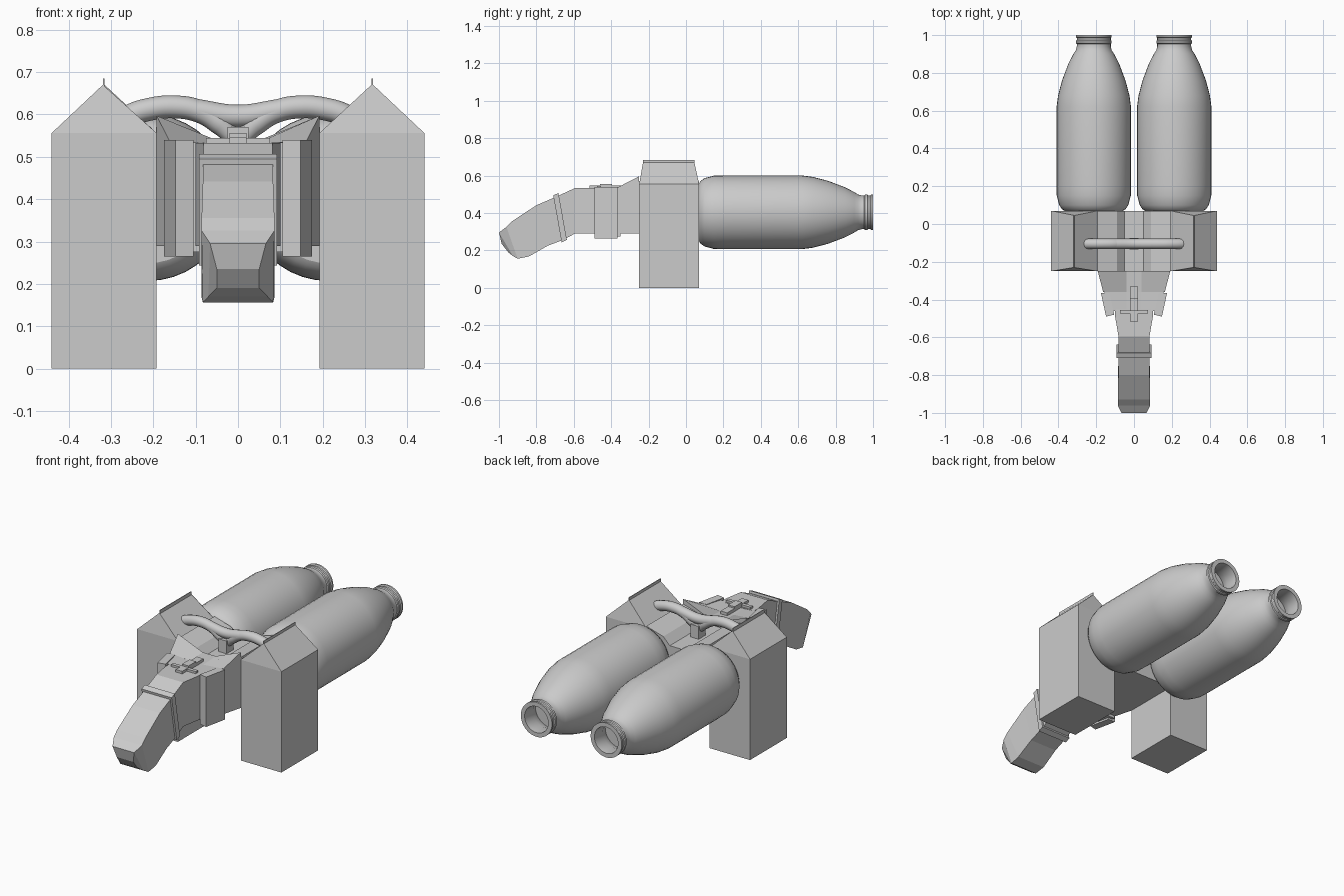
import bpy, bmesh, math

if "Cube" in bpy.data.objects:
    bpy.data.objects.remove(bpy.data.objects["Cube"])

def finish(name, bm, smooth=False):
    bmesh.ops.recalc_face_normals(bm, faces=bm.faces)
    me = bpy.data.meshes.new(name)
    bm.to_mesh(me)
    bm.free()
    ob = bpy.data.objects.new(name, me)
    bpy.context.collection.objects.link(ob)
    if smooth:
        bpy.ops.object.select_all(action='DESELECT')
        ob.select_set(True)
        bpy.context.view_layer.objects.active = ob
        bpy.ops.object.shade_smooth_by_angle(angle=math.radians(30))
    return ob

def loft(name, rings, smooth=False):
    """Bridge closed rings of equal point count and cap both ends."""
    bm = bmesh.new()
    rs = [[bm.verts.new(p) for p in r] for r in rings]
    n = len(rs[0])
    for a, b in zip(rs, rs[1:]):
        for i in range(n):
            j = (i + 1) % n
            bm.faces.new((a[i], a[j], b[j], b[i]))
    bm.faces.new(rs[0])
    bm.faces.new(rs[-1])
    return finish(name, bm, smooth)

def box(name, x0, x1, y0, y1, z0, z1):
    return loft(name, [[(x0, y0, z), (x1, y0, z), (x1, y1, z), (x0, y1, z)] for z in (z0, z1)])

def quad(ty, tz, by, bz, w, wb=None):
    wb = wb or w
    return [(-w, ty, tz), (w, ty, tz), (wb, by, bz), (-wb, by, bz)]

def tube(name, pts, r):
    cu = bpy.data.curves.new(name, 'CURVE')
    cu.dimensions = '3D'
    cu.bevel_depth, cu.bevel_resolution = r, 4
    cu.use_fill_caps = True
    cu.resolution_u = 6
    sp = cu.splines.new('BEZIER')
    sp.bezier_points.add(len(pts) - 1)
    for b, (p, k) in zip(sp.bezier_points, pts):
        b.co, b.radius = p, k
        b.handle_left_type = b.handle_right_type = 'AUTO'
    ob = bpy.data.objects.new(name, cu)
    bpy.context.collection.objects.link(ob)

# bottle profile: distance along y, radius (outside, lip, then inside the neck)
bottle = [(.07, .155), (.078, .168), (.10, .183), (.15, .196), (.20, .197), (.62, .197),
          (.68, .189), (.76, .168), (.85, .134), (.90, .108), (.92, .095), (.94, .09),
          (.953, .09), (.957, .095), (.97, .095), (.974, .09), (.985, .09), (.99, .095),
          (1.0, .095), (1.0, .072), (.93, .07), (.88, .09)]

for side, s in (("left", -1), ("right", 1)):
    # milk bottle tank
    loft("bottle_" + side, [[(s * .213 + r * math.cos(t * math.tau / 40), y,
                              .404 + r * math.sin(t * math.tau / 40)) for t in range(40)]
                            for y, r in bottle], True)
    # carton leg with gable roof
    a, b, m = s * .192, s * .44, s * .317
    rect = lambda z: [(a, -.25, z), (b, -.25, z), (b, .07, z), (a, .07, z)]
    loft("carton_" + side, [rect(0), rect(.556),
                            [(m - .002, -.23, .67), (m + .002, -.23, .67),
                             (m + .002, .045, .67), (m - .002, .045, .67)]])
    box("carton_fin_" + side, m - .002, m + .002, -.23, .045, .665, .685)
    # cheek plate along the head front
    p = [(.105, -.48), (.148, -.49), (.175, -.365), (.13, -.365)]
    loft("cheek_" + side, [[(s * x, y, z) for x, y in p] for z in (.265, .54)])
    # handlebar half arch, dipping into the stem
    tube("handle_" + side, [((s * x, -.105, z), k) for x, z, k in
         ((.268, .588, .6), (.255, .597, 1), (.21, .612, 1), (.15, .618, 1), (.09, .607, 1),
          (.045, .58, 1), (.015, .55, .8))], .027)

tube("handle_bridge", [((x, -.105, z), 1) for x, z in ((-.1, .61), (0, .596), (.1, .61))], .027)

# saddle body between the cartons
half = [(.05, .50), (.09, .54), (.193, .57), (.193, .29)]
sec = half + [(-x, z) for x, z in reversed(half)]
loft("body", [[(x, y, z) for x, z in sec] for y in (-.25, .07)])
box("handle_stem", -.025, .025, -.135, -.075, .49, .57)

# head with V-shaped brow
def brow(y, w, bottom, top, mid):
    return [(-w, y, bottom), (w, y, bottom), (w, y, top), (.04, y, mid), (-.04, y, mid), (-w, y, top)]
loft("head_rear", [brow(-.25, .192, .29, .597, .535), brow(-.36, .163, .29, .54, .53)])
loft("head_front", [brow(-.35, .16, .275, .54, .53), brow(-.46, .13, .275, .535, .53)])

# nose ornament
box("nose_bar", -.02, .02, -.515, -.33, .53, .547)
box("nose_cross", -.075, .075, -.475, -.455, .53, .545)
box("nose_cap", -.02, .02, -.46, -.395, .54, .556)

# trunk spout
loft("trunk", [quad(-.45, .533, -.45, .29, .1), quad(-.49, .533, -.49, .29, .1),
               quad(-.595, .533, -.595, .29, .082), quad(-.695, .487, -.655, .257, .082),
               quad(-.80, .442, -.74, .225, .083), quad(-.93, .356, -.84, .168, .086),
               quad(-.96, .326, -.90, .156, .086, .083),
               quad(-1.0, .296, -.925, .17, .066, .07), quad(-.985, .235, -.95, .19, .05)])
loft("trunk_band", [quad(-.682, .507, -.637, .257, .092), quad(-.71, .495, -.665, .243, .092)])
